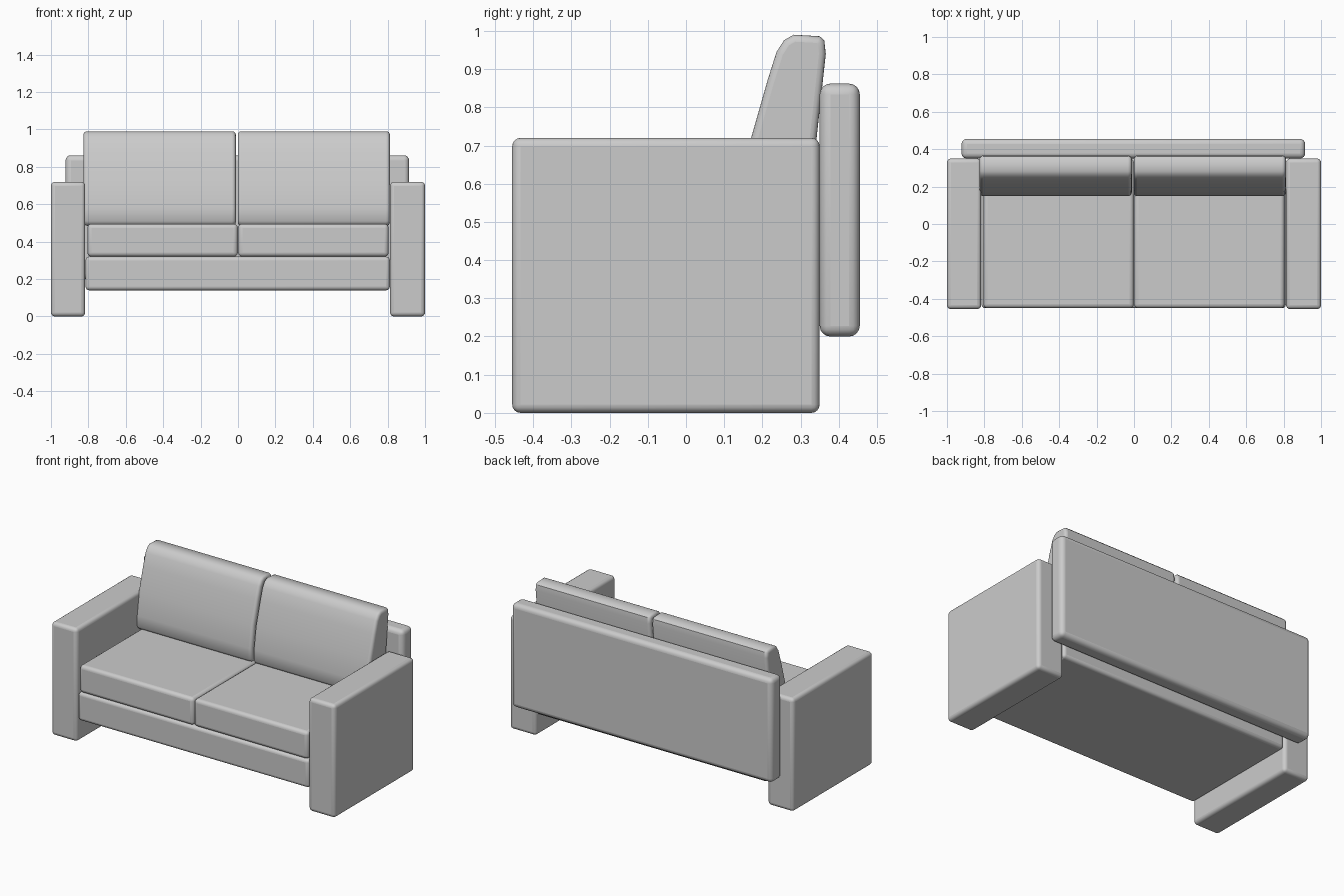
import bpy, bmesh, math

if "Cube" in bpy.data.objects:
    bpy.data.objects.remove(bpy.data.objects["Cube"])

def finish(bm, name, radius, segments=4):
    bmesh.ops.recalc_face_normals(bm, faces=bm.faces)
    me = bpy.data.meshes.new(name)
    bm.to_mesh(me)
    bm.free()
    ob = bpy.data.objects.new(name, me)
    bpy.context.collection.objects.link(ob)
    mod = ob.modifiers.new("soft_edges", 'BEVEL')
    mod.width = radius
    mod.segments = segments
    mod.limit_method = 'ANGLE'
    mod.angle_limit = math.radians(50)
    bpy.ops.object.select_all(action='DESELECT')
    ob.select_set(True)
    bpy.context.view_layer.objects.active = ob
    bpy.ops.object.shade_smooth_by_angle(angle=math.radians(40))
    return ob

def prism(name, profile, x0, x1, radius):
    """Extrude a (y, z) profile from x0 to x1 with rounded edges."""
    bm = bmesh.new()
    face = bm.faces.new([bm.verts.new((x0, y, z)) for y, z in profile])
    ext = bmesh.ops.extrude_face_region(bm, geom=[face])
    for v in ext["geom"]:
        if isinstance(v, bmesh.types.BMVert):
            v.co.x = x1
    # extrude_face_region keeps the source cap, so the prism is closed
    return finish(bm, name, radius)

def box(name, x, y, z, radius):
    return prism(name, [(y[0], z[0]), (y[1], z[0]), (y[1], z[1]), (y[0], z[1])], x[0], x[1], radius)

# Frame: arms, base and back panel
box("left_arm", (-1.0, -0.817), (-0.455, 0.35), (0.0, 0.72), 0.022)
box("right_arm", (0.813, 1.0), (-0.455, 0.35), (0.0, 0.72), 0.022)
box("base", (-0.815, 0.812), (-0.45, 0.35), (0.14, 0.32), 0.02)
box("back_panel", (-0.922, 0.915), (0.35, 0.455), (0.20, 0.862), 0.028)

# Leaning wedge profile of the back cushions
wedge = [(0.165, 0.485), (0.149, 0.51), (0.15, 0.58), (0.171, 0.722), (0.213, 0.869),
         (0.237, 0.945), (0.257, 0.976), (0.282, 0.99), (0.350, 0.986), (0.362, 0.975),
         (0.366, 0.94), (0.342, 0.72), (0.325, 0.50), (0.315, 0.485)]

# Seat and back cushions, one pair per side
for side, seat_x, back_x in (("left", (-0.805, -0.001), (-0.826, -0.012)),
                             ("right", (0.001, 0.805), (-0.001, 0.812))):
    box(side + "_seat_cushion", seat_x, (-0.45, 0.35), (0.32, 0.495), 0.022)
    prism(side + "_back_cushion", wedge, back_x[0], back_x[1], 0.025)
